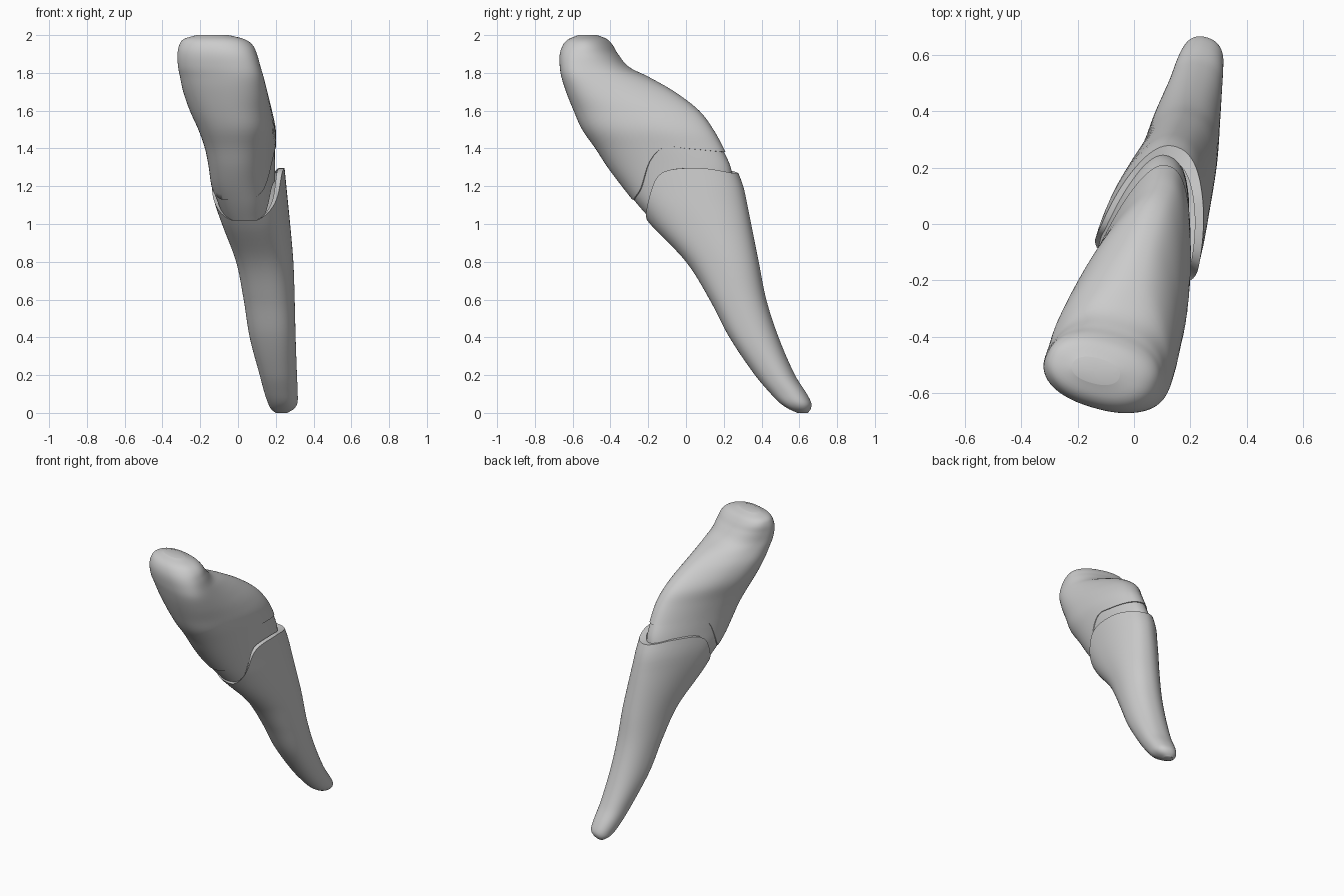
import bpy, bmesh, math

SIDES = 72
TURN = math.radians(18)      # twist of the flat front face
FULL = 2 * math.pi

# Height, x min, x max, y min, y max, taper towards the back
BODY = [
    (0.9, 0, .2, -.08, .28, .15),
    (1.0, -.06, .2, -.17, .275, .15),
    (1.1, -.105, .2, -.26, .27, .2),
    (1.2, -.14, .2, -.34, .26, .2),
    (1.3, -.155, .2, -.415, .245, .25),
    (1.4, -.175, .2, -.48, .2, .3),
    (1.5, -.21, .2, -.55, .145, .35),
    (1.6, -.255, .18, -.595, .07, .4),
    (1.7, -.29, .155, -.635, -.06, .45),
    (1.78, -.307, .135, -.66, -.2, .4),
    (1.83, -.317, .12, -.668, -.3, .25),
    (1.9, -.32, .1, -.668, -.36, .1),
    (1.95, -.31, .075, -.65, -.39, 0),
    (1.98, -.285, .03, -.62, -.42, 0),
    (2.0, -.22, -.05, -.57, -.47, 0),
]
ROOT = [
    (0, .2, .26, .59, .645, 0),
    (.02, .175, .295, .545, .66, 0),
    (.05, .16, .314, .5, .664, 0),
    (.1, .142, .316, .45, .64, 0),
    (.2, .115, .312, .365, .577, 0),
    (.4, .062, .305, .23, .49, .1),
    (.6, .03, .3, .125, .425, .1),
    (.8, -.01, .293, 0, .385, .1),
    (1.0, -.085, .276, -.19, .345, .15),
    (1.1, -.12, .266, -.265, .325, .2),
    (1.2, -.148, .256, -.345, .303, .2),
    (1.3, -.165, .246, -.425, .265, .2),
]

# Scalloped edges: depth from front to back, height
CROWN_EDGE = [(-.32, 1.13), (-.26, 1.19), (-.2, 1.33), (-.12, 1.405),
              (0, 1.4), (.2, 1.38), (.3, 1.37)]
ROOT_EDGE = [(-.24, 1.02), (-.2, 1.12), (-.15, 1.24), (-.08, 1.285),
             (.1, 1.295), (.2, 1.28), (.3, 1.255)]


def sample(table, key):
    """Smooth interpolation of table rows by their first column."""
    key = min(max(key, table[0][0]), table[-1][0])
    last = len(table) - 1
    i = next(k for k in range(last) if key <= table[k + 1][0])
    a, b = table[i], table[i + 1]
    before, after = table[max(i - 1, 0)], table[min(i + 2, last)]
    h = b[0] - a[0]
    t = (key - a[0]) / h
    out = []
    for j in range(1, len(a)):
        m0 = (b[j] - before[j]) / (b[0] - before[0]) * h
        m1 = (after[j] - a[j]) / (after[0] - a[0]) * h
        t2, t3 = t * t, t * t * t
        out.append((2 * t3 - 3 * t2 + 1) * a[j] + (t3 - 2 * t2 + t) * m0
                   + (3 * t2 - 2 * t3) * b[j] + (t3 - t2) * m1)
    return out


def soft(value):
    return math.copysign(abs(value) ** 0.88, value)


def outline(angle, wide, deep, taper):
    """Rounded wedge, turned with the front face."""
    v = soft(math.sin(angle))
    u = soft(math.cos(angle)) * wide * (1 - taper * v)
    v *= deep
    c, s = math.cos(TURN), math.sin(TURN)
    return u * c + v * s, v * c - u * s


cache = {}


def ring_fit(table, z):
    """Section size at a height with the limits of its raw outline."""
    key = (id(table), round(z, 5))
    if key not in cache:
        x0, x1, y0, y1, taper = sample(table, z)
        shape = ((x1 - x0) / 2, (y1 - y0) / 2, taper)
        pts = [outline(FULL * k / SIDES, *shape) for k in range(SIDES)]
        xs, ys = zip(*pts)
        cache[key] = (x0, x1, y0, y1, shape, min(xs), max(xs), min(ys), max(ys))
    return cache[key]


def surface(table, angle, z, scale=1.0):
    x0, x1, y0, y1, shape, u0, u1, v0, v1 = ring_fit(table, z)
    u, v = outline(angle, *shape)
    fx = ((u - u0) / (u1 - u0) - 0.5) * scale + 0.5
    fy = ((v - v0) / (v1 - v0) - 0.5) * scale + 0.5
    return (x0 + (x1 - x0) * fx, y0 + (y1 - y0) * fy, z)


def edge_height(table, edge, angle):
    """Height where one column of the surface meets a scalloped edge."""
    low, high = 0.95, 1.45
    for _ in range(14):
        z = (low + high) / 2
        x, y, _z = surface(table, angle, z)
        depth = y + 0.33 * (x - 0.2)
        if z < sample(edge, depth)[0]:
            low = z
        else:
            high = z
    return (low + high) / 2


def loft(name, table, bottom, top, rows, material, ease=lambda v: v,
         scale=1.0, lip_bottom=False, lip_top=False):
    """Skin rings between two height functions, with optional inward lips."""
    angles = [FULL * k / SIDES for k in range(SIDES)]
    lows, highs = [bottom(a) for a in angles], [top(a) for a in angles]
    levels = [(ease(r / rows), scale) for r in range(rows + 1)]
    if lip_bottom:
        levels.insert(0, (0, scale * 0.88))
    if lip_top:
        levels.append((1, scale * 0.85))
    bm = bmesh.new()
    rings = [[bm.verts.new(surface(table, a, lo + (hi - lo) * f, s))
              for a, lo, hi in zip(angles, lows, highs)] for f, s in levels]
    for below, above in zip(rings, rings[1:]):
        for k in range(SIDES):
            n = (k + 1) % SIDES
            bm.faces.new((below[k], below[n], above[n], above[k]))
    # Close the ends with fans
    for ring, is_open in ((rings[0], lip_bottom), (rings[-1], lip_top)):
        if not is_open:
            bmesh.ops.poke(bm, faces=[bm.faces.new(ring)])
    bmesh.ops.recalc_face_normals(bm, faces=bm.faces[:])
    mesh = bpy.data.meshes.new(name)
    bm.to_mesh(mesh)
    bm.free()
    mesh.materials.append(material)
    obj = bpy.data.objects.new(name, mesh)
    bpy.context.collection.objects.link(obj)
    bpy.ops.object.select_all(action='DESELECT')
    obj.select_set(True)
    bpy.context.view_layer.objects.active = obj
    bpy.ops.object.shade_smooth_by_angle(angle=math.radians(50))
    return obj


cube = bpy.data.objects.get("Cube")
if cube:
    bpy.data.objects.remove(cube, do_unlink=True)

grey = bpy.data.materials.new("plain_grey")
grey.use_nodes = True
grey.diffuse_color = (0.6, 0.6, 0.6, 1)
grey.node_tree.nodes["Principled BSDF"].inputs["Base Color"].default_value = (0.6, 0.6, 0.6, 1)


def crown_line(angle):
    return edge_height(BODY, CROWN_EDGE, angle)


def root_line(angle):
    return edge_height(ROOT, ROOT_EDGE, angle)


# Crown with a rounded biting edge
loft("crown", BODY, crown_line, lambda a: 2.0, 48, grey,
     ease=lambda v: math.sin(v * math.pi / 2), lip_bottom=True)

# Neck band, set slightly inside the crown and root
loft("neck", BODY, lambda a: root_line(a) - 0.07, lambda a: crown_line(a) + 0.02,
     12, grey, scale=0.975)

# Root, rounded at the tip and open at the collar
loft("root", ROOT, lambda a: 0.0, root_line, 48, grey,
     ease=lambda v: v ** 1.6, lip_top=True)
